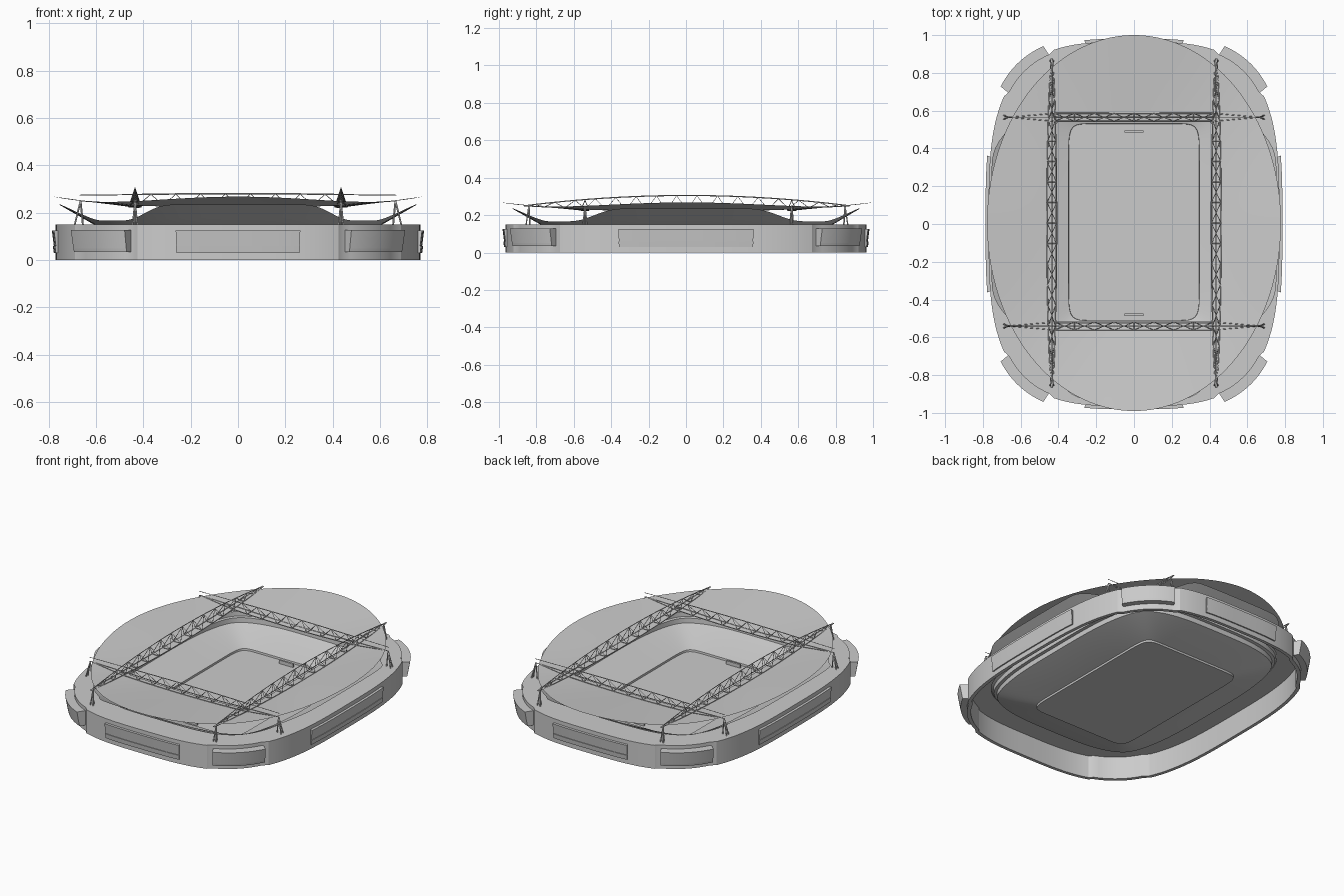
import bpy, bmesh, math
from mathutils import Vector

if "Cube" in bpy.data.objects:
    bpy.data.objects.remove(bpy.data.objects["Cube"])

N = 180
TAU = 2 * math.pi


def lerp(a, b, t):
    return a + (b - a) * t


def smooth(t):
    t = max(0.0, min(1.0, t))
    return t * t * (3 - 2 * t)


def oval(th, a, b, n, cy=0.0):
    """Point on a superellipse (n=2 ellipse, large n rectangle)."""
    c, s = math.cos(th), math.sin(th)
    r = (abs(c) ** n + abs(s) ** n) ** (-1 / n)
    return Vector((a * c * r, b * s * r + cy, 0))


def ring(z, *args):
    return [oval(TAU * i / N, *args) + Vector((0, 0, z)) for i in range(N)]


def loft(name, rings, cap=False, closed=True, tube=False):
    """Skin a list of equal-length point rows."""
    bm = bmesh.new()
    rows = [[bm.verts.new(p) for p in r] for r in rings]
    pairs = list(zip(rows, rows[1:]))
    if tube:
        pairs.append((rows[-1], rows[0]))
    for r0, r1 in pairs:
        for i in range(len(r0) if closed else len(r0) - 1):
            j = (i + 1) % len(r0)
            bm.faces.new((r0[i], r0[j], r1[j], r1[i]))
    if cap:
        if closed:
            bm.faces.new(rows[0])
        else:
            bm.faces.new([r[0] for r in rows])
            bm.faces.new([r[-1] for r in rows])
    bmesh.ops.recalc_face_normals(bm, faces=bm.faces)
    me = bpy.data.meshes.new(name)
    bm.to_mesh(me)
    bm.free()
    ob = bpy.data.objects.new(name, me)
    bpy.context.collection.objects.link(ob)
    bpy.context.view_layer.objects.active = ob
    ob.select_set(True)
    bpy.ops.object.shade_smooth_by_angle(angle=math.radians(25))
    ob.select_set(False)
    return ob


def bars(name, lines, radius):
    """Thin struts along polylines."""
    cu = bpy.data.curves.new(name, 'CURVE')
    cu.dimensions = '3D'
    cu.bevel_depth = radius
    cu.bevel_resolution = 0
    cu.use_fill_caps = True
    for pts in lines:
        sp = cu.splines.new('POLY')
        sp.points.add(len(pts) - 1)
        for q, p in zip(sp.points, pts):
            q.co = (*p, 1)
    ob = bpy.data.objects.new(name, cu)
    bpy.context.collection.objects.link(ob)


def box(name, loc, size):
    bpy.ops.mesh.primitive_cube_add(size=1, location=loc)
    ob = bpy.context.object
    ob.name = name
    ob.scale = size
    bpy.ops.object.transform_apply(location=False, scale=True)


# Outer wall with flat deck on top, slightly recessed behind the corner panels
CORNER = math.radians(48.7)
CORNERS = {"back_right": CORNER, "back_left": math.pi - CORNER,
           "front_left": math.pi + CORNER, "front_right": TAU - CORNER}


def wall_row(z, inset):
    row = []
    for i in range(N):
        th = TAU * i / N
        d = inset
        if min(abs(th - c) for c in CORNERS.values()) < 0.175:
            d += 0.012
        row.append(oval(th, 0.77 - d, 0.965 - d, 3.3) + Vector((0, 0, z)))
    return row


loft("outer_wall", [wall_row(0, 0.02), wall_row(0, 0), wall_row(0.15, 0),
                    ring(0.15, 0.62, 0.79, 4), ring(0.144, 0.62, 0.79, 4),
                    wall_row(0.144, 0.02)], tube=True)


# Facade panels projecting from the wall
def panel(name, mid, half, off, z0, z1, slant=0.008, back=-0.012):
    ths = [lerp(mid - half, mid + half, i / 16) for i in range(17)]

    def row(d, z):
        return [oval(t, 0.77 + d, 0.965 + d, 3.3) + Vector((0, 0, z)) for t in ths]
    loft(name, [row(back, z0), row(off - slant, z0), row(off, z1), row(back, z1)],
         cap=True, closed=False, tube=True)


for k, side in enumerate(("right", "back", "left", "front")):
    mid = k * math.pi / 2
    half = math.atan(0.36 / 0.965) if k % 2 == 0 else math.atan(0.26 / 0.77)
    panel(side + "_panel", mid, half, 0.016, 0.06, 0.125)
    panel(side + "_panel_sill", mid, half, 0.012, 0.03, 0.06, 0.004)
for nm, mid in CORNERS.items():
    panel(nm + "_panel", mid, 0.157, 0.035, 0.05, 0.128, 0.012, -0.024)
    panel(nm + "_panel_sill", mid, 0.157, 0.023, 0.035, 0.05, 0.003, -0.024)

# Seating bowl: lower tier, stepped fascias, upper tier whose rim dips at the corners
FLOOR = 0.008
inner = ring(0, 0.345, 0.52, 14, 0.01)
outer = ring(0, 0.757, 0.93, 3.6)


def tier_row(t, z):
    return [p.lerp(q, t) + Vector((0, 0, z)) for p, q in zip(inner, outer)]


def upper_row(f):
    row = []
    for p, q in zip(inner, outer):
        dip = smooth((min(abs(q.x) / 0.6, abs(q.y) / 0.74) - 0.45) / 0.5)
        v = p.lerp(q, lerp(0.64, lerp(1.0, 0.72, dip), f))
        v.z = lerp(0.15, lerp(0.235, 0.167, dip), f)
        row.append(v)
    return row


rows = [tier_row(0, FLOOR), tier_row(0.004, FLOOR + 0.012), tier_row(0.3, 0.05),
        tier_row(0.56, 0.085), tier_row(0.564, 0.115), tier_row(0.61, 0.117),
        tier_row(0.614, 0.146)] + [upper_row(f) for f in (0, 0.33, 0.66, 1)]
bowl = loft("seating_bowl_and_pitch", rows, cap=True)

# Goals
for nm, y in (("back_goal", 0.49), ("front_goal", -0.48)):
    box(nm, (0, y, FLOOR + 0.012), (0.1, 0.012, 0.022))

# Roof: elliptical rim falling to the rectangular opening between the trusses
TX, YB, YF = 0.435, 0.565, -0.54


def chord(u, drop):
    return 0.245 - drop * max(0.0, 1 - u * u)


roof_rows = []
for k in range(9):
    t = k / 8
    row = []
    for i in range(N):
        th = TAU * i / N
        p = oval(th, 0.415, 0.535, 60, 0.01)
        wx, wy = abs(math.cos(th)), abs(math.sin(th))
        zi = chord(p.x / 0.67, 0.024) if wy > wx else chord(p.y / 0.86, 0.026)
        q = oval(th, 0.778, 0.995, 2, 0.005)
        v = p.lerp(q, t)
        v.z = lerp(zi, 0.257 + 0.011 * math.cos(4 * th), t)
        row.append(v)
    roof_rows.append(row)
loft("roof", roof_rows)


# Trusses: one top chord, two lower chords, zigzag webs
def truss(name, place, half, top, low, width, n):
    us = [lerp(-1, 1, i / n) for i in range(n + 1)]
    T = [place(u * half, 0, top(u)) for u in us]
    A = [place(u * half, width(u), low(u)) for u in us]
    B = [place(u * half, -width(u), low(u)) for u in us]
    bars(name + "_chords", [T, A, B], 0.003)
    web = []
    for L in (A, B):
        web.append([(T if i % 2 else L)[i] for i in range(n + 1)])
    web += [[A[i], B[i]] for i in range(0, n + 1, 2)]
    bars(name + "_web", web, 0.002)


def leg(name, x, y, dx, dy):
    top = Vector((x, y, 0.25))
    n = Vector((-dy, dx, 0)).normalized() * 0.01
    d = Vector((dx, dy, 0))
    feet = [top + d + n, top + d - n, top - d * 0.4]
    for f in feet:
        f.z = 0.148
    bars(name, [[top, f] for f in feet], 0.004)


for nm, s in (("right", 1), ("left", -1)):
    truss(nm + "_long_truss", lambda a, w, z, s=s: Vector((s * TX + w, a + 0.005, z)), 0.87,
          lambda u: 0.25 + 0.055 * (1 - u * u),
          lambda u: chord(u, 0.025) + 0.005,
          lambda u: 0.003 + 0.023 * (1 - u * u) ** 0.8, 32)
    leg(nm + "_back_leg", s * TX, 0.85, 0, 0.015)
    leg(nm + "_front_leg", s * TX, -0.84, 0, -0.015)

for nm, y in (("back", YB), ("front", YF)):
    truss(nm + "_cross_truss", lambda a, w, z, y=y: Vector((a, y + w, z)), 0.42,
          lambda u: 0.277 + 0.004 * (1 - u * u),
          lambda u: chord(u * 0.63, 0.024) + 0.004,
          lambda u: 0.021, 16)
    # tie rods from the truss ends out to the side legs
    ties = []
    for e in (1, -1):
        tip = Vector((e * 0.665, y, 0.25))
        ties += [[Vector((e * 0.42, y + w, 0.233)), tip] for w in (0.021, -0.021)]
        ties.append([Vector((e * 0.42, y, 0.277)), Vector((e * 0.67, y, 0.274))])
        leg(nm + ("_right_side_leg" if e > 0 else "_left_side_leg"), e * 0.665, y, e * 0.025, 0)
    bars(nm + "_tie_rods", ties, 0.002)
